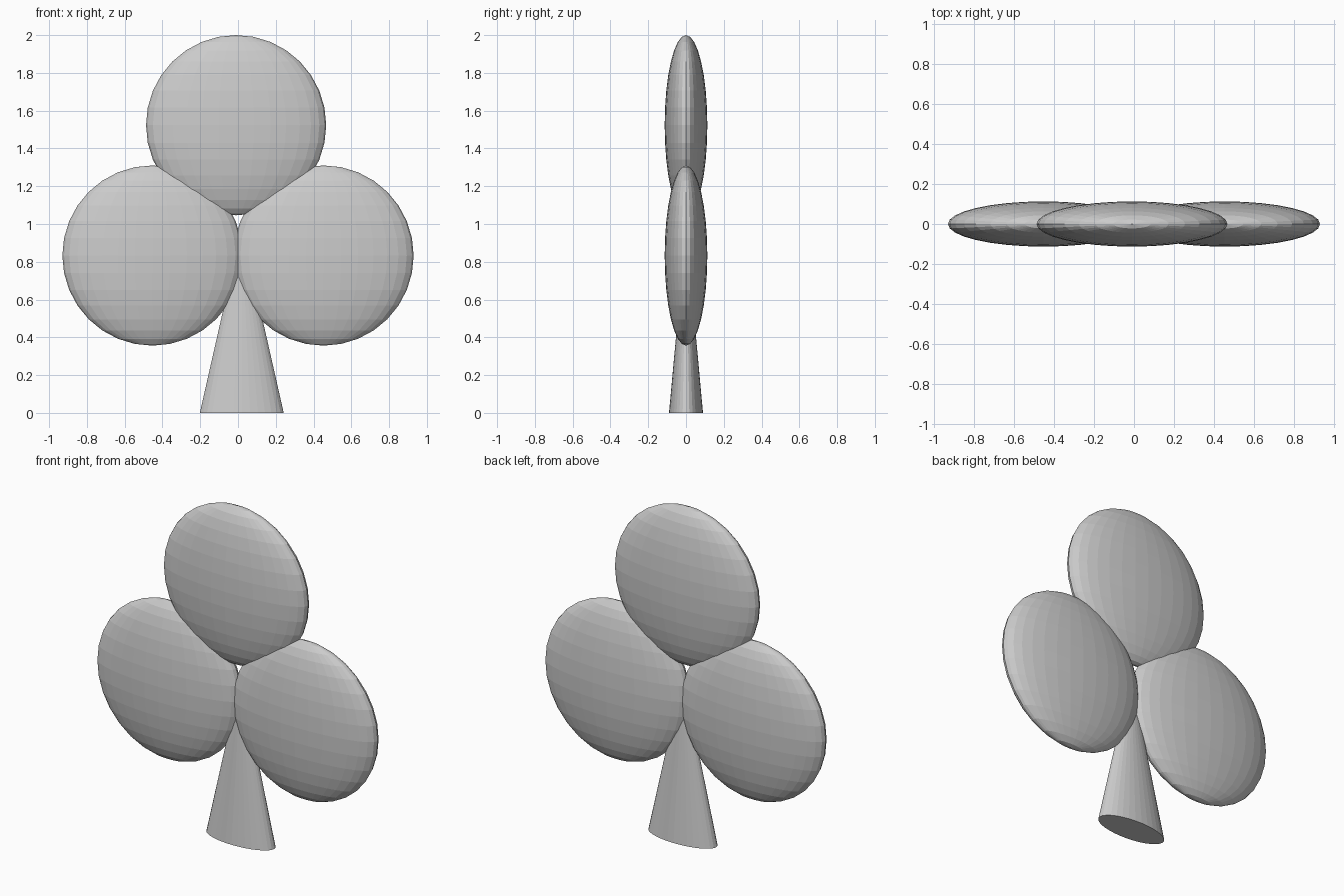
import bpy

cube = bpy.data.objects.get("Cube")
if cube:
    bpy.data.objects.remove(cube, do_unlink=True)

grey = bpy.data.materials.new("light_grey")
grey.use_nodes = True
colour = (0.6, 0.6, 0.6, 1)
grey.diffuse_color = colour
grey.node_tree.nodes["Principled BSDF"].inputs["Base Color"].default_value = colour


def finish(name, scale):
    obj = bpy.context.object
    obj.name = name
    obj.scale = scale
    obj.data.materials.append(grey)
    bpy.ops.object.transform_apply(location=False, rotation=False, scale=True)


# Three flattened round leaves
RADIUS, HALF_DEPTH = 0.477, 0.113
for name, x, z in (("top_leaf", -0.01, 1.523),
                   ("left_leaf", 0.453, 0.833),
                   ("right_leaf", -0.453, 0.833)):
    bpy.ops.mesh.primitive_uv_sphere_add(segments=32, ring_count=16, radius=1,
                                         location=(x, 0, z))
    finish(name, (RADIUS, HALF_DEPTH, RADIUS))

# Flattened conical stem, its tip hidden between the leaves
HEIGHT = 0.98
bpy.ops.mesh.primitive_cone_add(vertices=32, radius1=1, radius2=0, depth=HEIGHT,
                                location=(0.02, 0, HEIGHT / 2))
finish("stem", (0.222, 0.09, 1))
